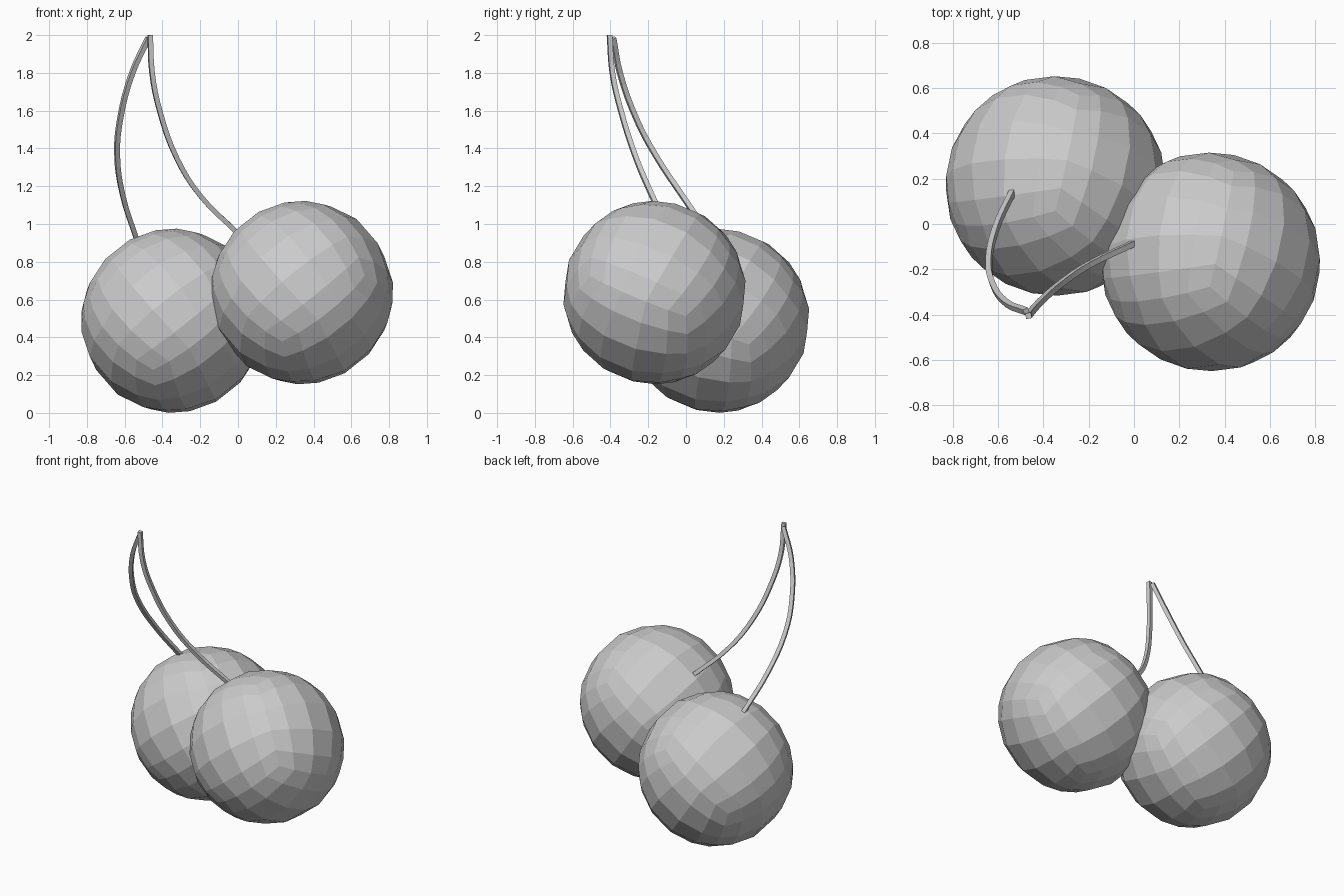
import bpy, bmesh
from mathutils import Vector, Matrix

if "Cube" in bpy.data.objects:
    bpy.data.objects.remove(bpy.data.objects["Cube"])

# shared tilt of the faceted fruit
n = Vector((0.78, 0.10, 0.62)).normalized()
d = Vector((0.45, -1.48, -0.35))
d = (d - n * d.dot(n)).normalized()
e = n.cross(d)
TILT = Matrix((n, (d + e).normalized(), (e - d).normalized())).transposed()


def cherry(name, center, radius):
    bm = bmesh.new()
    bmesh.ops.create_cube(bm, size=2)
    bmesh.ops.subdivide_edges(bm, edges=bm.edges[:], cuts=4, use_grid_fill=True)
    for v in bm.verts:
        v.co = TILT @ (v.co.normalized() * radius)
    bmesh.ops.recalc_face_normals(bm, faces=bm.faces[:])
    me = bpy.data.meshes.new(name)
    bm.to_mesh(me)
    bm.free()
    ob = bpy.data.objects.new(name, me)
    ob.location = center
    bpy.context.collection.objects.link(ob)


def stem(name, points):
    cu = bpy.data.curves.new(name, 'CURVE')
    cu.dimensions = '3D'
    cu.bevel_depth = 0.018
    cu.bevel_resolution = 0
    cu.use_fill_caps = True
    sp = cu.splines.new('BEZIER')
    sp.resolution_u = 4
    sp.use_smooth = False
    sp.bezier_points.add(len(points) - 1)
    for bp, p in zip(sp.bezier_points, points):
        bp.co = p
        bp.handle_left_type = bp.handle_right_type = 'AUTO'
    ob = bpy.data.objects.new(name, cu)
    bpy.context.collection.objects.link(ob)


# two overlapping fruits
cherry("back_left_cherry", (-0.345, 0.168, 0.488), 0.488)
cherry("front_right_cherry", (0.337, -0.167, 0.637), 0.486)

# thin curved stems meeting at the top
stem("left_stem", [(-0.475, -0.385, 1.985), (-0.56, -0.35, 1.8),
                   (-0.625, -0.26, 1.55), (-0.64, -0.165, 1.37),
                   (-0.61, -0.02, 1.15), (-0.537, 0.14, 0.92)])
stem("right_stem", [(-0.465, -0.405, 2.0), (-0.455, -0.39, 1.8),
                    (-0.415, -0.345, 1.6), (-0.325, -0.265, 1.35),
                    (-0.20, -0.18, 1.15), (0.0, -0.085, 0.95)])
